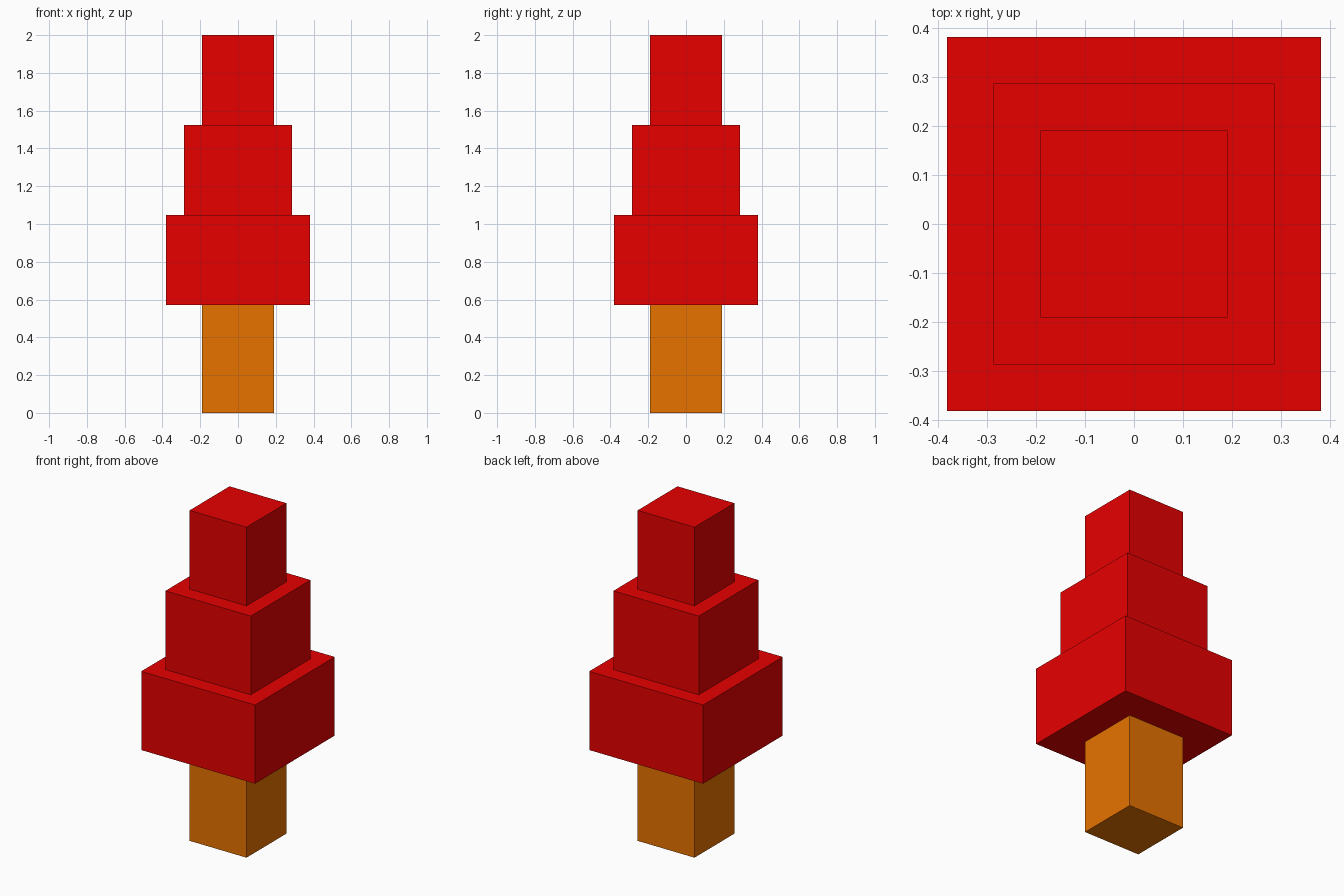
import bpy

if "Cube" in bpy.data.objects:
    bpy.data.objects.remove(bpy.data.objects["Cube"])

U = 2 / 21  # module size: the tree is 21 modules tall


def material(name, rgb):
    mat = bpy.data.materials.new(name)
    mat.diffuse_color = (*rgb, 1)
    mat.use_nodes = True
    mat.node_tree.nodes["Principled BSDF"].inputs["Base Color"].default_value = mat.diffuse_color
    return mat


def block(name, half, z0, z1, mat):
    """Square block centred on the z axis, from z0 to z1 (in modules)."""
    bpy.ops.mesh.primitive_cube_add(size=1, location=(0, 0, (z0 + z1) / 2 * U))
    ob = bpy.context.object
    ob.name = name
    ob.scale = (2 * half * U, 2 * half * U, (z1 - z0) * U)
    bpy.ops.object.transform_apply(location=False, rotation=False, scale=True)
    ob.data.materials.append(mat)


red = material("leaf red", (0.8, 0.0, 0.0))
orange = material("bark orange", (0.8, 0.17, 0.0))

# Trunk
block("trunk", 2, 0, 6, orange)

# Foliage tiers, narrowing upwards
for i, name in enumerate(("lower_foliage", "middle_foliage", "top_foliage")):
    block(name, 4 - i, 6 + 5 * i, 11 + 5 * i, red)
